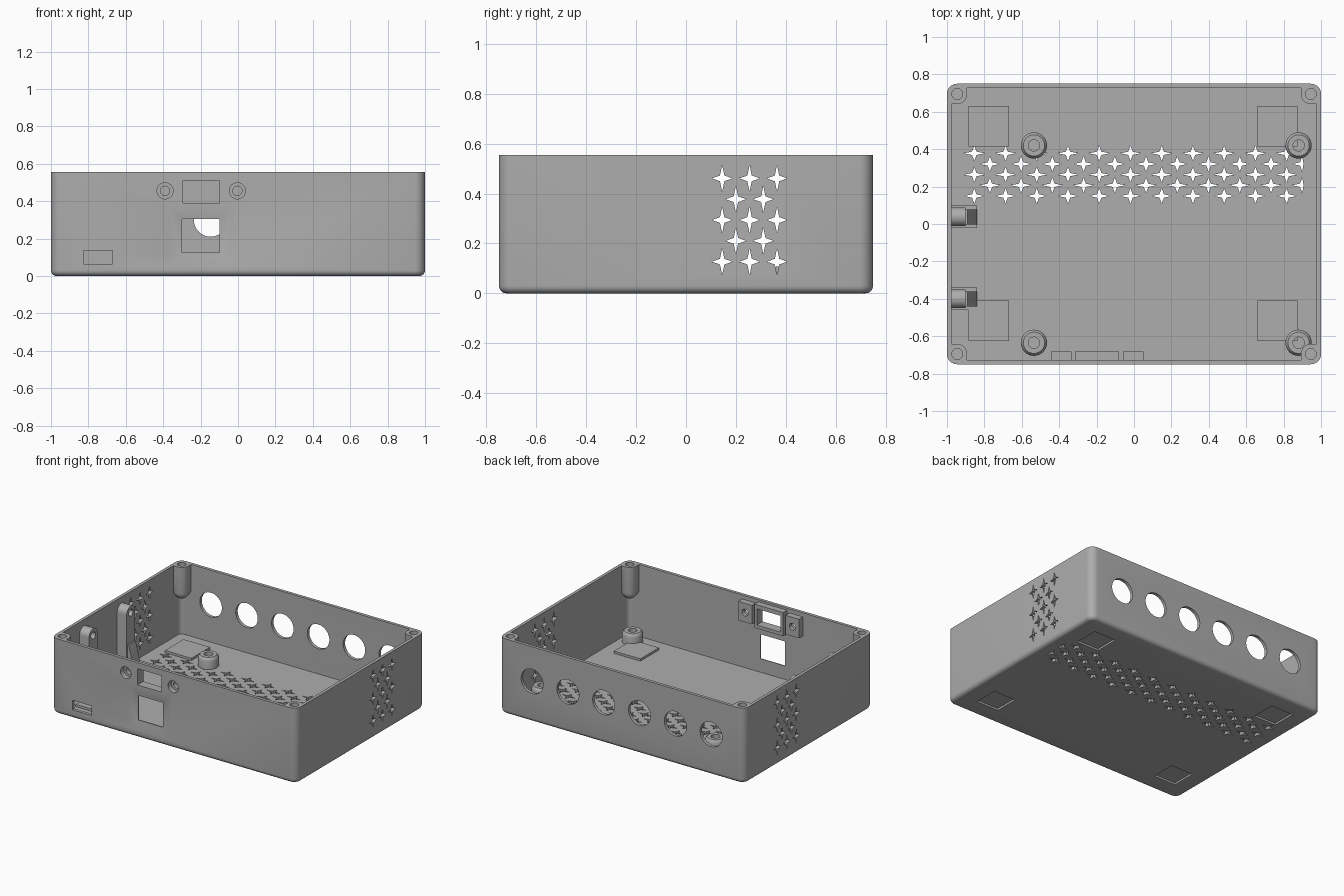
import bpy, bmesh
from math import sin, cos, pi

if "Cube" in bpy.data.objects:
    bpy.data.objects.remove(bpy.data.objects["Cube"])

HX, HY, TOP = 1.0, 0.75, 0.555
WALL, FLOOR, CORNER = 0.023, 0.025, 0.055

grey = bpy.data.materials.new("matte grey")
grey.use_nodes = True
colour = (0.42, 0.42, 0.42, 1)
grey.diffuse_color = colour
grey.node_tree.nodes["Principled BSDF"].inputs["Base Color"].default_value = colour

PLACE = {"x": lambda u, v, w: (w, u, v),
         "y": lambda u, v, w: (u, w, v),
         "z": lambda u, v, w: (u, v, w)}


# Outline helpers
def circle(u, v, r, n=32):
    return [(u + r * cos(2 * pi * i / n), v + r * sin(2 * pi * i / n)) for i in range(n)]


def rect(u0, u1, v0, v1):
    return [(u0, v0), (u1, v0), (u1, v1), (u0, v1)]


def square(u, v, half):
    return rect(u - half, u + half, v - half, v + half)


def star(u, v, ru, rv, limit=9):
    pts = []
    for i in range(8):
        k = 0.3 if i % 2 else 1
        pts.append((min(limit, u + k * ru * cos(i * pi / 4)), v + k * rv * sin(i * pi / 4)))
    return pts


def rounded(inset, n=8):
    r = CORNER - inset
    pts = []
    for q, (sx, sy) in enumerate([(1, 1), (-1, 1), (-1, -1), (1, -1)]):
        for i in range(n + 1):
            a = (q + i / n) * pi / 2
            pts.append((sx * (HX - CORNER) + r * cos(a), sy * (HY - CORNER) + r * sin(a)))
    return pts


# Solid helpers
def loft(bm, rings):
    rows = [[bm.verts.new(p) for p in ring] for ring in rings]
    n = len(rows[0])
    for a, b in zip(rows, rows[1:]):
        for i in range(n):
            bm.faces.new((a[i], a[(i + 1) % n], b[(i + 1) % n], b[i]))
    bm.faces.new(rows[0])
    bm.faces.new(rows[-1])


def prism(bm, axis, pts, w0, w1, end=None):
    put = PLACE[axis]
    loft(bm, [[put(u, v, w0) for u, v in pts], [put(u, v, w1) for u, v in end or pts]])


def finish(name, bm):
    bmesh.ops.recalc_face_normals(bm, faces=bm.faces)
    mesh = bpy.data.meshes.new(name)
    bm.to_mesh(mesh)
    bm.free()
    mesh.materials.append(grey)
    obj = bpy.data.objects.new(name, mesh)
    bpy.context.collection.objects.link(obj)
    return obj


def select(obj):
    bpy.ops.object.select_all(action="DESELECT")
    obj.select_set(True)
    bpy.context.view_layer.objects.active = obj


def cut(obj, bm):
    cutter = finish("cutter", bm)
    cutter.hide_render = True
    mod = obj.modifiers.new("cut", "BOOLEAN")
    mod.operation, mod.solver, mod.use_self = "DIFFERENCE", "EXACT", True
    mod.object = cutter
    select(obj)
    bpy.ops.object.modifier_apply(modifier=mod.name)
    bpy.data.objects.remove(cutter)


parts = []

# Open tray with a rounded lower edge
bm = bmesh.new()
levels = []
for i in range(6):
    a = i / 5 * pi / 2
    levels.append((0.03 * (1 - sin(a)), 0.03 * (1 - cos(a))))
levels += [(0, TOP), (WALL, TOP), (WALL, FLOOR)]
loft(bm, [[(x, y, z) for x, y in rounded(inset)] for inset, z in levels])
shell = finish("case_shell", bm)
parts.append(shell)

# Star vents in the floor and both side walls
bm = bmesh.new()
for row in range(5):
    for k in range(11):
        x = -0.854 + 0.167 * k + 0.0835 * (row % 2)
        prism(bm, "z", star(x, 0.15 + 0.057 * row, 0.055, 0.041, 0.905), -0.1, 0.06)
for row in range(5):
    for k in range(3 - row % 2):
        pts = star(0.145 + 0.11 * k + 0.055 * (row % 2), 0.127 + 0.0835 * row, 0.041, 0.054)
        for side in (-1, 1):
            prism(bm, "x", pts, side * 0.95, side * 1.05)
# Round ports in the back wall
for k in range(6):
    prism(bm, "y", circle(-0.73 + 0.292 * k, 0.3, 0.09, 48), 0.7, 0.8)
# Side slot and lower window in the front wall
prism(bm, "y", rect(-0.825, -0.67, 0.065, 0.135), -0.8, -0.7)
prism(bm, "y", rect(-0.3, -0.1, 0.125, 0.305), -0.8, -0.7)
cut(shell, bm)

# Sloped surround of the lower window, and foot recesses underneath
FEET = [(x, y) for x in (-0.777, 0.767) for y in (-0.518, 0.522)]
bm = bmesh.new()
prism(bm, "y", rect(-0.37, -0.03, 0.05, 0.37), -0.751, -0.733, rect(-0.31, -0.09, 0.115, 0.315))
for x, y in FEET:
    prism(bm, "z", square(x, y, 0.09), -0.05, 0.014)
cut(shell, bm)


# Display opening and counterbored screw holes, shared by the wall and its mounts
def display_cutter():
    tool = bmesh.new()
    prism(tool, "y", rect(-0.295, -0.1, 0.39, 0.51), -0.8, -0.6)
    for x in (-0.39, -0.003):
        prism(tool, "y", circle(x, 0.455, 0.043), -0.8, -0.712)
        prism(tool, "y", circle(x, 0.455, 0.025), -0.72, -0.6)
    return tool


cut(shell, display_cutter())
bm = bmesh.new()
prism(bm, "y", rect(-0.315, -0.08, 0.365, 0.54), -0.735, -0.682)
for x in (-0.39, -0.005):
    prism(bm, "y", rect(x - 0.055, x + 0.055, 0.385, 0.525), -0.735, -0.682)
mounts = finish("display_mounts", bm)
cut(mounts, display_cutter())
parts.append(mounts)

# Raised pads above the foot recesses
bm = bmesh.new()
for x, y in FEET:
    prism(bm, "z", square(x, y, 0.108), 0.016, 0.042)
parts.append(finish("foot_pads", bm))

# Board standoffs
bm, holes = bmesh.new(), bmesh.new()
for x in (-0.535, 0.88):
    for y in (-0.635, 0.42):
        rings = [(0.07, 0.015), (0.07, 0.085), (0.066, 0.098), (0.057, 0.108)]
        loft(bm, [[(u, v, z) for u, v in circle(x, y, r)] for r, z in rings])
        prism(holes, "z", circle(x, y, 0.03), 0.03, 0.2)
standoffs = finish("board_standoffs", bm)
cut(standoffs, holes)
parts.append(standoffs)

# Corner screw posts with rounded lower ends
for fb, sy in (("front", -1), ("back", 1)):
    for lr, sx in (("right", -1), ("left", 1)):
        bm, hole = bmesh.new(), bmesh.new()
        cx, cy = HX - CORNER, HY - CORNER
        r = CORNER - 0.002
        ring = [(u, v, TOP) for u, v in circle(cx, cy, r)]
        for i in range(6):
            a = i / 6 * pi / 2
            ring += [(u, v, 0.36 - r * sin(a)) for u, v in circle(cx, cy, r * cos(a))]
        for z in (0.36, TOP):
            ring += [(cx - r, HY - 0.015, z), (HX - 0.015, cy - r, z)]
        for x, y, z in ring:
            bm.verts.new((sx * x, sy * y, z))
        bmesh.ops.convex_hull(bm, input=bm.verts)
        prism(hole, "z", circle(sx * cx, sy * cy, 0.029), 0.38, 0.7)
        post = finish(f"{fb}_{lr}_screw_post", bm)
        cut(post, hole)
        parts.append(post)

# Arched wall brackets with a sloped foot
for name, y in (("front_bracket", -0.4), ("middle_bracket", 0.038)):
    bm, hole = bmesh.new(), bmesh.new()
    arch = [(y - 0.05, 0.015), (y + 0.05, 0.015)]
    arch += [(y + 0.05 * cos(i * pi / 16), 0.46 + 0.05 * sin(i * pi / 16)) for i in range(17)]
    prism(bm, "x", arch, -0.985, -0.9)
    prism(hole, "x", circle(y, 0.46, 0.025), -0.972, -0.8)
    bracket = finish(name, bm)
    cut(bracket, hole)
    bm = bmesh.new()
    prism(bm, "y", [(-0.92, 0.015), (-0.84, 0.015), (-0.84, 0.05), (-0.89, 0.24), (-0.92, 0.24)],
          y - 0.04, y + 0.04)
    prism(bm, "z", rect(-0.985, -0.84, y - 0.06, y + 0.06), 0.015, 0.045)
    parts += [bracket, finish(name + "_foot", bm)]

for obj in parts:
    select(obj)
    bpy.ops.object.shade_smooth_by_angle(angle=pi / 6)
